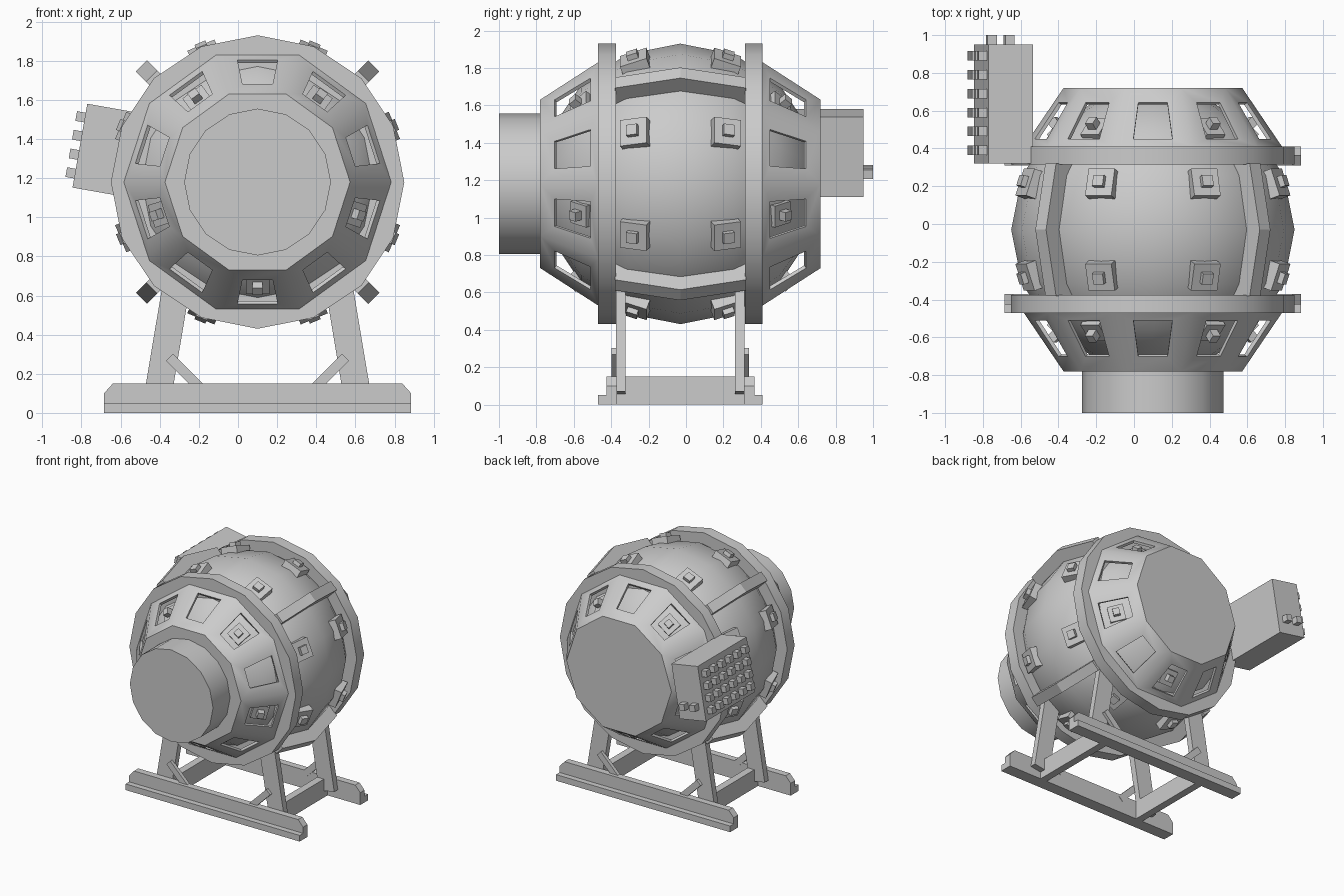
import bpy, bmesh
from math import radians, tan
from mathutils import Matrix, Vector

old = bpy.data.objects.get("Cube")
if old:
    bpy.data.objects.remove(old)

grey = bpy.data.materials.new("Light grey")
grey.use_nodes = True
grey.diffuse_color = (0.6, 0.6, 0.6, 1)
grey.node_tree.nodes["Principled BSDF"].inputs["Base Color"].default_value = (0.6, 0.6, 0.6, 1)

CX, CY, CZ = 0.1, -0.03, 1.18          # centre of the sphere
CENTRE = Matrix.Translation((CX, CY, CZ))
R = 0.75


def move(x, y, z):
    return Matrix.Translation((x, y, z))


def rot(deg, axis):
    return Matrix.Rotation(radians(deg), 4, axis)


def finish(name, bm, smooth=False, shell=0):
    bmesh.ops.recalc_face_normals(bm, faces=bm.faces)
    mesh = bpy.data.meshes.new(name)
    bm.to_mesh(mesh)
    bm.free()
    mesh.materials.append(grey)
    ob = bpy.data.objects.new(name, mesh)
    bpy.context.collection.objects.link(ob)
    bpy.ops.object.select_all(action='DESELECT')
    ob.select_set(True)
    bpy.context.view_layer.objects.active = ob
    if shell:
        mod = ob.modifiers.new("Shell", 'SOLIDIFY')
        mod.thickness = shell
        mod.offset = -1
        bpy.ops.object.modifier_apply(modifier=mod.name)
    if smooth:
        bpy.ops.object.shade_smooth_by_angle(angle=radians(35))
    return ob


def boxes(name, items):
    """One object from (size, matrix) boxes."""
    bm = bmesh.new()
    for size, matrix in items:
        bmesh.ops.create_cube(bm, size=1, matrix=matrix @ Matrix.Diagonal((*size, 1)))
    finish(name, bm)


def prism(name, profile, depth, matrix):
    """Profile in local x-z, extruded along local y."""
    bm = bmesh.new()
    face = bm.faces.new([bm.verts.new((u, -depth / 2, v)) for u, v in profile])
    new = bmesh.ops.extrude_face_region(bm, geom=[face])["geom"]
    bmesh.ops.translate(bm, vec=(0, depth, 0),
                        verts=[g for g in new if isinstance(g, bmesh.types.BMVert)])
    bm.transform(matrix)
    finish(name, bm)


def disc(name, radius, y0, y1):
    bm = bmesh.new()
    bmesh.ops.create_cone(bm, cap_ends=True, segments=16, radius1=radius, radius2=radius,
                          depth=y1 - y0, matrix=move(CX, (y0 + y1) / 2, CZ) @ rot(90, 'X'))
    finish(name, bm, True)


def on_sphere(turn, lat, r):
    """Frame with z pointing out of the sphere; turn is measured from the top."""
    return CENTRE @ rot(turn, 'Y') @ rot(lat, 'X') @ move(0, 0, r)


# Main sphere, with its poles front and back
bm = bmesh.new()
bmesh.ops.create_uvsphere(bm, u_segments=16, v_segments=8, radius=R,
                          matrix=CENTRE @ rot(90, 'X'))
finish("main_sphere", bm, True)

# Front drum
disc("front_drum", 0.375, -1.0, -0.7)


def window_cone(name, side):
    """Ten-sided cone with a trapezoid window cut in every face."""
    bm = bmesh.new()

    def corner(apothem, half, k):
        depth = R - (apothem - 0.45) * 1.55
        return bm.verts.new(rot(36 * k, 'Y') @ Vector((half, side * depth, apothem)))

    for k in range(10):
        outer = [corner(a, s * a * tan(radians(18)), k)
                 for a, s in ((0.45, -1), (0.45, 1), (0.65, 1), (0.65, -1))]
        inner = [corner(a, h, k)
                 for a, h in ((0.5, -0.077), (0.5, 0.077), (0.624, 0.103), (0.624, -0.103))]
        for i in range(4):
            j = (i + 1) % 4
            bm.faces.new((outer[i], outer[j], inner[j], inner[i]))
    bmesh.ops.remove_doubles(bm, verts=bm.verts, dist=0.001)
    # Flat end cap
    rim = [e for e in bm.edges if all(abs(v.co.y) > R - 0.001 for v in e.verts)]
    bmesh.ops.contextual_create(bm, geom=rim)
    bm.transform(CENTRE)
    finish(name, bm, True, 0.02)


for word, side in (("front", -1), ("back", 1)):
    window_cone(word + "_window_cone", side)
    y0, y1 = sorted((CY + side * 0.345, CY + side * 0.44))
    disc(word + "_ring", R, y0, y1)

    # Bolts seen through every second window
    plates = [((0.12, 0.12, 0.05), on_sphere(36 + 72 * k, -side * 46, 0.735)) for k in range(5)]
    bolts = [((0.05, 0.05, 0.06), on_sphere(36 + 72 * k, -side * 46, 0.775)) for k in range(5)]
    boxes(word + "_window_plates", plates)
    boxes(word + "_window_bolts", bolts)

    # Bolts around the sphere, between the rings
    turns = [22.5 + 45 * k for k in range(8)]
    boxes(word + "_sphere_plates",
          [((0.15, 0.15, 0.06), on_sphere(t, -side * 19, 0.745)) for t in turns])
    boxes(word + "_sphere_bolts",
          [((0.06, 0.06, 0.06), on_sphere(t, -side * 19, 0.775)) for t in turns])

    # Foot rail: ledge on the outside, chamfered upper part
    boxes(word + "_rail_ledge", [((1.57, 0.1, 0.05), move(CX, CY + side * 0.39, 0.025))])
    prism(word + "_rail",
          [(-0.785, 0.05), (0.785, 0.05), (0.785, 0.1), (0.74, 0.15), (-0.74, 0.15), (-0.785, 0.1)],
          0.055, move(CX, CY + side * 0.3675, 0))

    # Legs and diagonal braces
    for hand, s in (("left", 1), ("right", -1)):
        boxes(f"{word}_{hand}_leg",
              [((0.14, 0.05, 0.66), move(CX + s * 0.46, CY + side * 0.318, 0.385) @ rot(-s * 9.5, 'Y'))])
        boxes(f"{word}_{hand}_brace",
              [((0.05, 0.03, 0.24), move(CX + s * 0.365, CY + side * 0.352, 0.2) @ rot(s * 45, 'Y'))])

# Beams joining the two rails
for hand, s in (("left", 1), ("right", -1)):
    boxes(hand + "_beam", [((0.06, 0.68, 0.15), move(CX + s * 0.46, CY, 0.075))])

# Four curved ribs between the rings
for k in range(4):
    prism(f"rib_{k + 1}",
          [(-0.35, 0.6), (0.35, 0.6), (0.35, 0.765), (0, 0.84), (-0.35, 0.765)],
          0.08, CENTRE @ rot(45 + 90 * k, 'Y') @ rot(90, 'Z'))

# Control box, leaning on the back cone, with its buttons
BOX = move(-0.69, 0.635, 1.345) @ rot(10, 'Y')
boxes("control_box", [((0.24, 0.63, 0.435), BOX)])
boxes("side_buttons", [((0.06, 0.05, 0.05), BOX @ move(-0.135, -0.245 + 0.1 * i, -0.145 + 0.097 * j))
                       for i in range(6) for j in range(4)])
boxes("back_buttons", [((0.05, 0.07, 0.05), BOX @ move(s * 0.048, 0.33, -0.104)) for s in (-1, 1)])
